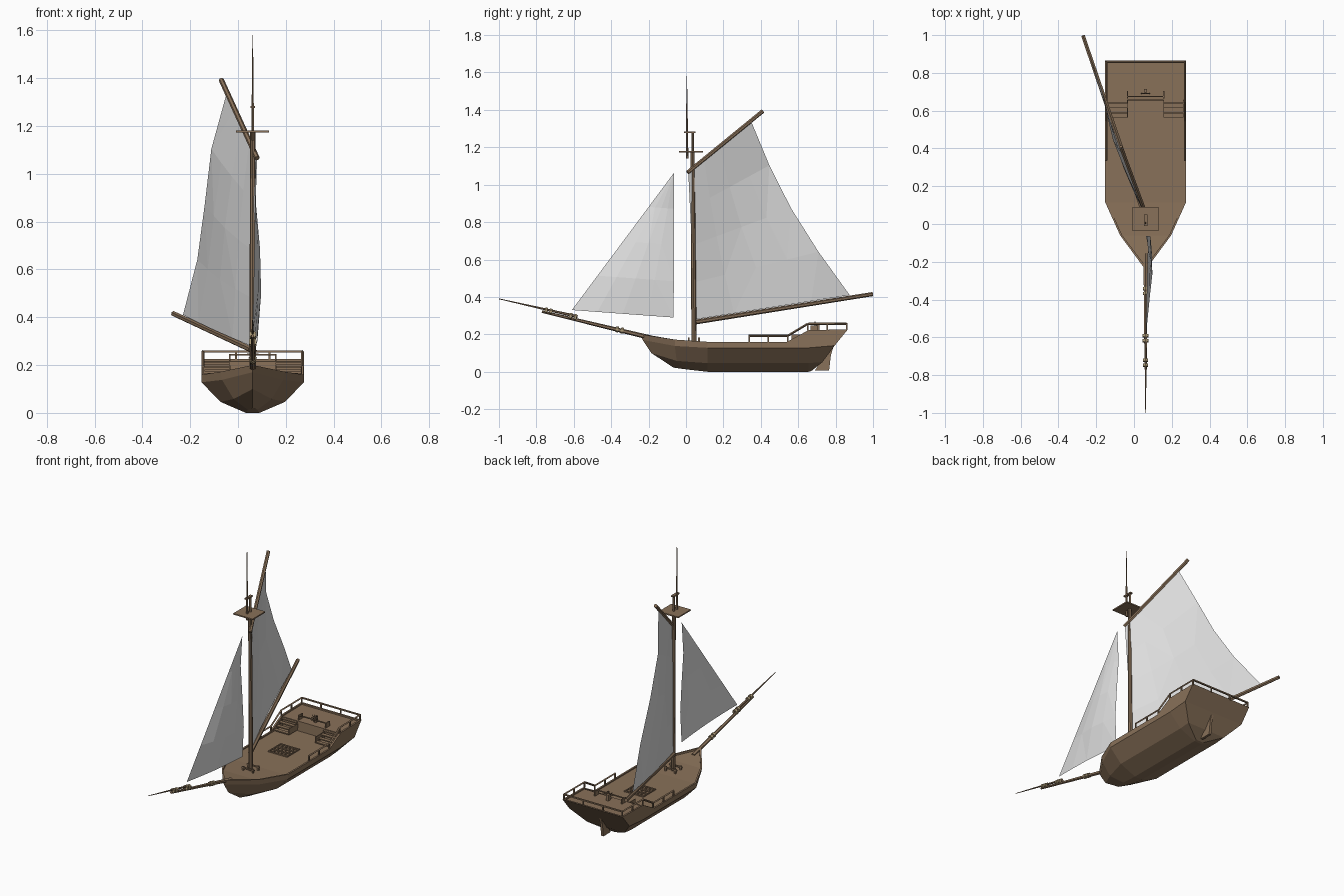
import bpy, bmesh, math
from mathutils import Vector

if "Cube" in bpy.data.objects:
    bpy.data.objects.remove(bpy.data.objects["Cube"])

CX = 0.0615  # ship centreline


def material(name, col):
    m = bpy.data.materials.new(name)
    m.diffuse_color = (*col, 1)
    m.use_nodes = True
    m.node_tree.nodes["Principled BSDF"].inputs["Base Color"].default_value = m.diffuse_color
    return m


WOOD = material("brown wood", (0.25, 0.165, 0.10))
CLOTH = material("white sailcloth", (0.75, 0.75, 0.75))
ROPE = material("pale rope", (0.42, 0.33, 0.19))


def finish(name, bm, mat, recalc=True):
    if recalc:
        bmesh.ops.recalc_face_normals(bm, faces=bm.faces[:])
    me = bpy.data.meshes.new(name)
    bm.to_mesh(me)
    bm.free()
    me.materials.append(mat)
    ob = bpy.data.objects.new(name, me)
    bpy.context.collection.objects.link(ob)
    return ob


def add_box(bm, c, s):
    r = bmesh.ops.create_cube(bm, size=1)
    for v in r["verts"]:
        v.co = Vector(c) + Vector(v.co[i] * s[i] for i in range(3))


def add_spar(bm, a, b, r1, r2=None, n=6):
    a, b = Vector(a), Vector(b)
    d = b - a
    r = bmesh.ops.create_cone(bm, cap_ends=True, segments=n, radius1=r1,
                              radius2=r1 if r2 is None else r2, depth=d.length)
    q = d.to_track_quat('Z', 'Y')
    for v in r["verts"]:
        v.co = q @ v.co + (a + b) / 2


def spar(name, a, b, r1, r2=None, n=6, mat=WOOD):
    bm = bmesh.new()
    add_spar(bm, a, b, r1, r2, n)
    return finish(name, bm, mat)


def boxes(name, items, mat=WOOD):
    bm = bmesh.new()
    for c, s in items:
        add_box(bm, c, s)
    return finish(name, bm, mat)


# Hull: keel, bilge, crease and sheer points per station, plus inner rim and deck
def mid(y, top, deck):
    return [(0.028, y, 0.0), (0.135, y, 0.046), (0.214, y, 0.128), (0.214, y, top)], deck


stations = [
    ([(0, -0.067, 0.022), (0, -0.185, 0.10), (0, -0.232, 0.17), (0, -0.243, 0.20)], 0.187),
    ([(0.02, 0.0, 0.013), (0.08, -0.05, 0.058), (0.128, -0.06, 0.138), (0.135, -0.06, 0.172)], 0.163),
    mid(0.115, 0.160, 0.153), mid(0.54, 0.160, 0.153), mid(0.654, 0.222, 0.153), mid(0.656, 0.223, 0.215),
    ([(0.028, 0.67, 0.004), (0.135, 0.73, 0.052), (0.214, 0.795, 0.14), (0.214, 0.865, 0.226)], 0.217)]
bm = bmesh.new()
sides = {1: [], -1: []}
for i, (pts, deck) in enumerate(stations):
    hw, y, z = pts[3]
    yi = y + (0.02 if i == 0 else -0.012 if i == len(stations) - 1 else 0)
    row = pts + [(max(hw - 0.011, 0), yi, z), (max(hw - 0.011, 0), yi, deck)]
    for s in sides:
        sides[s].append([bm.verts.new((CX + s * p[0], p[1], p[2])) for p in row])
R, L = sides[1], sides[-1]
for i in range(len(stations) - 1):
    for S in (R, L):
        for k in range(5):
            bm.faces.new((S[i][k], S[i + 1][k], S[i + 1][k + 1], S[i][k + 1]))
    for k in (0, 5):
        bm.faces.new((R[i][k], R[i + 1][k], L[i + 1][k], L[i][k]))
for k in range(5):  # transom
    bm.faces.new((R[-1][k], R[-1][k + 1], L[-1][k + 1], L[-1][k]))
bmesh.ops.remove_doubles(bm, verts=bm.verts[:], dist=1e-5)
finish("hull", bm, WOOD)

# Rudder
bm = bmesh.new()
prof = [(0.69, 0.008), (0.765, 0.008), (0.775, 0.09), (0.79, 0.14), (0.775, 0.14)]
f = bm.faces.new([bm.verts.new((CX - 0.008, *p)) for p in prof])
r = bmesh.ops.extrude_face_region(bm, geom=[f])
bmesh.ops.translate(bm, vec=(0.016, 0, 0), verts=[v for v in r["geom"] if isinstance(v, bmesh.types.BMVert)])
finish("rudder", bm, WOOD)

# Stairs up to the quarterdeck
boxes("stairs", [((CX + s * 0.148, 0.575 + 0.026 * k, 0.163 + 0.0145 * k), (0.106, 0.024, 0.007))
                 for s in (1, -1) for k in range(4)])
boxes("stair_sides", [((CX + s * 0.096, 0.61, 0.178), (0.005, 0.09, 0.04)) for s in (1, -1)])

# Railings along the sides and stern
bm = bmesh.new()
for s in (1, -1):
    x = CX + s * 0.208
    path = [(x, 0.335, 0.193), (x, 0.545, 0.193), (x, 0.65, 0.256), (x, 0.859, 0.257)]
    for a, b in zip(path, path[1:]):
        add_spar(bm, a, b, 0.006, n=4)
    for y, z in ((0.337, 0.175), (0.44, 0.175), (0.545, 0.175), (0.65, 0.238), (0.755, 0.24), (0.859, 0.24)):
        add_box(bm, (x, y, z), (0.008, 0.008, 0.036))
    add_box(bm, (CX + s * 0.07, 0.859, 0.24), (0.008, 0.008, 0.036))
add_box(bm, (CX, 0.859, 0.257), (0.42, 0.009, 0.008))
finish("railings", bm, WOOD)

# Helm with its rail
bm = bmesh.new()
add_box(bm, (CX, 0.675, 0.243), (0.195, 0.007, 0.006))
for s in (1, -1):
    add_box(bm, (CX + s * 0.096, 0.685, 0.232), (0.007, 0.04, 0.03))
add_box(bm, (CX, 0.705, 0.235), (0.016, 0.02, 0.04))
for k in range(4):
    a = k * math.pi / 4
    d = Vector((math.cos(a), 0, math.sin(a))) * 0.024
    c = Vector((CX, 0.69, 0.245))
    add_spar(bm, c - d, c + d, 0.0025, n=4)
finish("helm", bm, WOOD)

# Deck hatch grating
boxes("hatch_grating",
      [((CX - 0.065 + 0.026 * k, 0.38, 0.156), (0.007, 0.13, 0.008)) for k in range(6)] +
      [((CX, 0.32 + 0.04 * k, 0.156), (0.137, 0.008, 0.008)) for k in range(4)])

# Mast, topmast, lookout platform
spar("mast", (CX, 0.043, 0.14), (CX, 0.035, 1.175), 0.014, 0.011, 8)
spar("mast_head", (CX, 0.037, 1.17), (CX, 0.037, 1.285), 0.007)
spar("topmast", (CX, 0.006, 1.14), (CX, 0.004, 1.58), 0.007, 0.0015)
boxes("lookout_platform", [((CX, 0.026, 1.177), (0.138, 0.128, 0.008)),
                           ((CX, 0.02, 1.28), (0.018, 0.06, 0.009))])
boxes("mast_bitts", [((CX + s * 0.035, y, 0.168), (0.01, 0.01, 0.032)) for s in (1, -1) for y in (0.015, 0.07)] +
      [((CX, y, 0.176), (0.09, 0.009, 0.008)) for y in (0.015, 0.07)])

# Gaff and boom
spar("gaff", (0.08, 0.008, 1.065), (-0.07, 0.41, 1.393), 0.011)
spar("boom", (0.055, 0.045, 0.265), (-0.27, 0.997, 0.415), 0.013, 0.011)

# Bowsprit, jib boom and lashings
spar("bowsprit", (CX, -0.16, 0.175), (CX, -0.77, 0.322), 0.013, 0.007)
spar("jib_boom", (CX, -0.58, 0.295), (CX, -1.0, 0.39), 0.008, 0.002)
for i, (y, z, rad) in enumerate(((-0.355, 0.225, 0.016), (-0.605, 0.295, 0.018), (-0.735, 0.326, 0.016))):
    for j in (-0.013, 0.013):
        spar(f"lashing_{i}", (CX, y + j - 0.007, z - j * 0.24), (CX, y + j + 0.007, z - j * 0.24 - 0.003), rad, mat=ROPE)


# Sails: bilinear grid with a belly and a hollow trailing edge
def sail(name, tack, clew, peak, throat, n, belly, hollow, ripple):
    tack, clew, peak, throat = map(Vector, (tack, clew, peak, throat))
    bm = bmesh.new()
    g = []
    for j in range(n + 1):
        v = j / n
        row = []
        for i in range(n + 1):
            u = i / n
            p = tack.lerp(throat, v).lerp(clew.lerp(peak, v), u)
            p.y -= hollow * u * math.sin(math.pi * v)
            p.x += belly * math.sin(math.pi * u) * math.sin(math.pi * min(v + 0.15, 1))
            p.x -= ripple * u * math.sin(2 * math.pi * v) * (1 if v > 0.5 else 0.8) * -1
            row.append(bm.verts.new(p))
        g.append(row)
    for j in range(n):
        for i in range(n):
            bm.faces.new((g[j][i], g[j][i + 1], g[j + 1][i + 1], g[j + 1][i]))
    bmesh.ops.remove_doubles(bm, verts=bm.verts[:], dist=1e-4)
    bmesh.ops.triangulate(bm, faces=[f for f in bm.faces if len(f.verts) == 4 and (f.index % 2)])
    return finish(name, bm, CLOTH)


sail("mainsail", (0.055, 0.05, 0.28), (-0.23, 0.875, 0.41), (-0.048, 0.35, 1.335), (0.08, 0.012, 1.07),
     4, -0.022, 0.05, 0.018)
sail("jib", (CX, -0.61, 0.33), (0.078, -0.066, 0.29), (0.075, -0.063, 1.065), (0.075, -0.0631, 1.065),
     4, 0.022, 0.0, 0.012)
